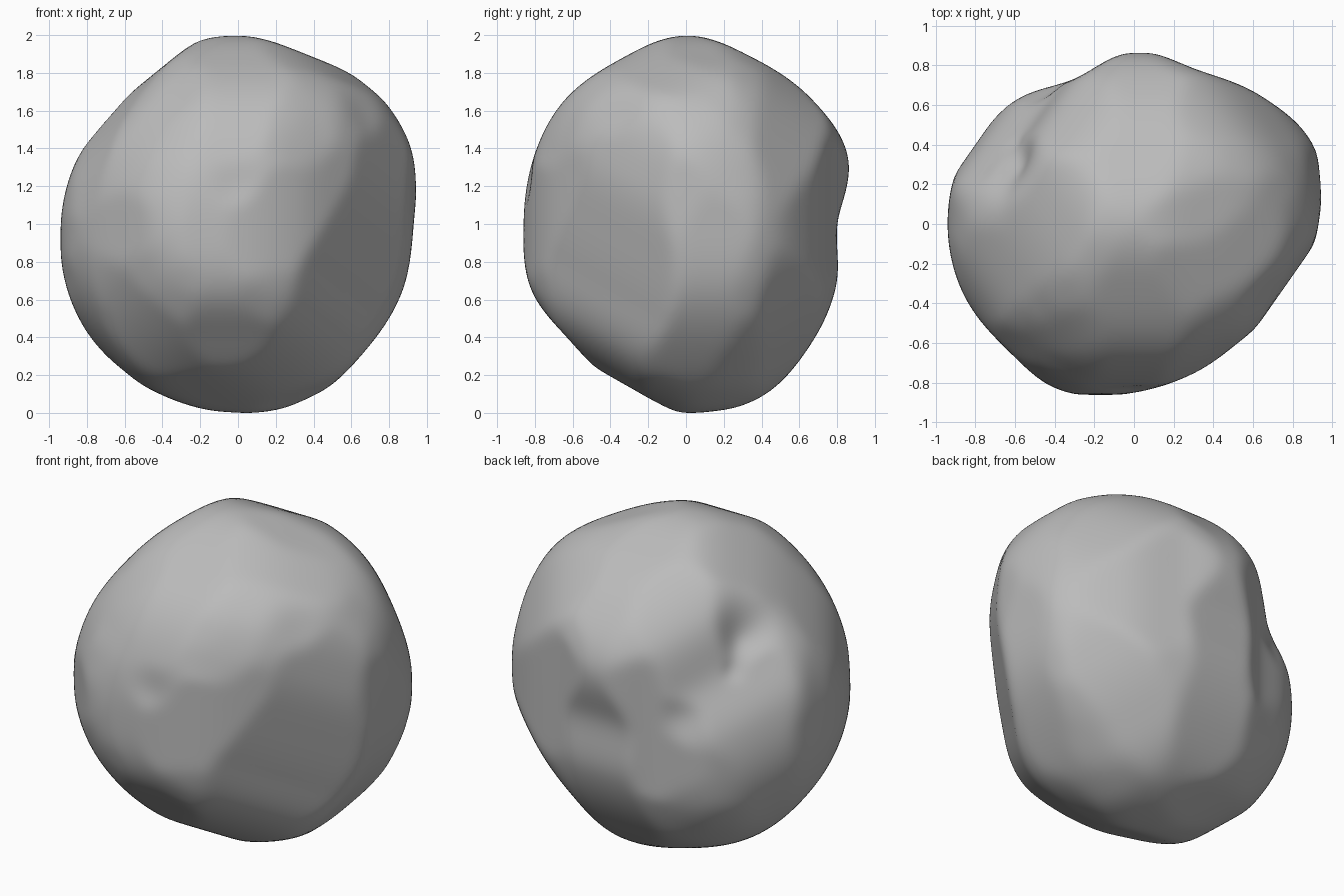
import bpy
import bmesh
import math
from mathutils import Vector, noise

default_cube = bpy.data.objects.get("Cube")
if default_cube:
    bpy.data.objects.remove(default_cube, do_unlink=True)

# Cross-sections: azimuth and elevation of the facing direction,
# then outline radii in hundredths at equal angles, counter-clockwise
SECTIONS = [
    (0, 0, [93, 100, 101, 97, 100, 98, 89, 92, 94, 97, 99, 99, 100, 100, 95, 94]),
    (90, 0, [80, 93, 94, 95, 100, 94, 92, 88, 86, 89, 87, 93, 100, 100, 92, 86]),
    (0, 90, [93, 99, 91, 84, 87, 79, 87, 93, 94, 93, 90, 92, 85, 81, 80, 88]),
    (35, 25, [97, 94, 96, 97, 98, 91, 88, 90, 92, 92, 91, 91, 94, 98, 98, 99]),
    (215, 25, [92, 91, 92, 95, 96, 97, 102, 100, 98, 93, 93, 99, 98, 99, 96, 94]),
    (145, -25, [86, 78, 89, 95, 99, 102, 101, 87, 77, 77, 86, 89, 92, 101, 99, 94]),
]

# Dents and bumps: direction, angular width, height
FEATURES = [
    ((-.6, .3, .5), .17, -.1),     # deep hollow at the back
    ((-.6, .4, .3), .15, -.06),    # groove running down from the hollow
    ((-.5, .7, .1), .17, -.05),
    ((.1, .9, 0), .14, -.03),
    ((.6, -.3, .5), .16, -.03),    # groove beside the front bulge
    ((.7, -.3, -.3), .07, -.03),   # small nick
    ((0, -.9, .2), .15, -.03),     # shallow front dent
    ((0, -.9, -.1), .18, .02),
    ((.3, .6, .7), .22, .03),      # rear shoulder
]


def section_frame(azimuth, elevation):
    """Right, up and facing axes of a section."""
    a, e = math.radians(azimuth), math.radians(elevation)
    facing = Vector((math.sin(a) * math.cos(e), -math.cos(a) * math.cos(e), math.sin(e)))
    right = Vector((math.cos(a), math.sin(a), 0))
    return right, facing.cross(right), facing


def outline(radii, u, v):
    """Smoothly interpolated radius of a closed outline."""
    count = len(radii)
    t = (math.atan2(v, u) / math.tau % 1) * count
    i = int(t)
    f = t - i
    a, b, c, d = (radii[(i + k) % count] / 100 for k in (-1, 0, 1, 2))
    return b + f / 2 * (c - a + f * (2 * a - 5 * b + 4 * c - d + f * (3 * (b - c) + d - a)))


FRAMES = [(radii, *section_frame(azimuth, elevation)) for azimuth, elevation, radii in SECTIONS]


def radius(n):
    """Blend the sections, add hollows and roughness, and stay inside every outline."""
    total = weight_sum = 0
    limit = 2
    for radii, right, up, facing in FRAMES:
        u, v, off = n.dot(right), n.dot(up), n.dot(facing)
        edge = outline(radii, u, v)
        weight = (1 - off * off) / (off * off + .06) + .001
        total += weight * edge
        weight_sum += weight
        limit = min(limit, edge / max(math.hypot(u, v), .01))
    r = 1.01 * total / weight_sum
    for direction, width, height in FEATURES:
        distance = (n - Vector(direction).normalized()).length
        r += height * math.exp(-(distance / width) ** 2)
    r += .012 * noise.noise(n * 3) + .005 * noise.noise(n * 6)
    return min(r, limit)


# Boulder body, resting on the ground
bm = bmesh.new()
bmesh.ops.create_icosphere(bm, subdivisions=6, radius=1)
for vert in bm.verts:
    direction = vert.co.normalized()
    vert.co = direction * radius(direction)
for _ in range(4):
    bmesh.ops.smooth_vert(bm, verts=bm.verts, factor=.5,
                          use_axis_x=True, use_axis_y=True, use_axis_z=True)
bmesh.ops.translate(bm, verts=bm.verts, vec=(0, 0, -min(v.co.z for v in bm.verts)))
for face in bm.faces:
    face.smooth = True

mesh = bpy.data.meshes.new("boulder")
bm.to_mesh(mesh)
bm.free()
boulder = bpy.data.objects.new("boulder", mesh)
bpy.context.collection.objects.link(boulder)

# Grey stone
stone = bpy.data.materials.new("grey stone")
stone.use_nodes = True
grey = (.5, .5, .5, 1)
stone.diffuse_color = grey
stone.node_tree.nodes["Principled BSDF"].inputs["Base Color"].default_value = grey
mesh.materials.append(stone)
